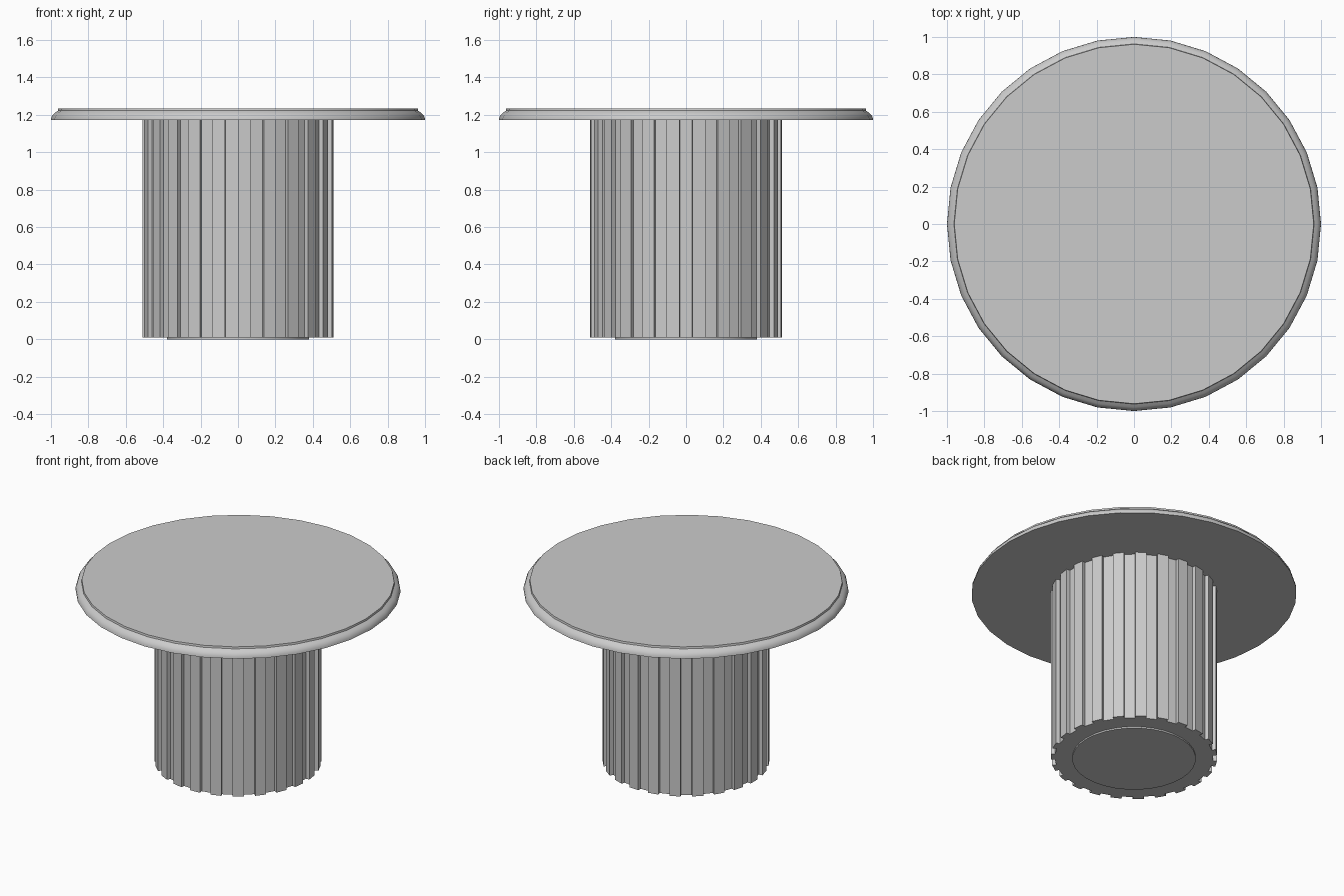
import bpy, bmesh
from math import cos, sin, radians, pi

if "Cube" in bpy.data.objects:
    bpy.data.objects.remove(bpy.data.objects["Cube"])


def stack_rings(name, rings, smooth=False):
    """Closed solid made from a list of equal-length vertex rings."""
    bm = bmesh.new()
    loops = [[bm.verts.new(p) for p in ring] for ring in rings]
    n = len(loops[0])
    for a, b in zip(loops, loops[1:]):
        for i in range(n):
            j = (i + 1) % n
            bm.faces.new((a[i], a[j], b[j], b[i]))
    bm.faces.new(loops[0][::-1])
    bm.faces.new(loops[-1])
    bmesh.ops.recalc_face_normals(bm, faces=bm.faces)
    mesh = bpy.data.meshes.new(name)
    bm.to_mesh(mesh)
    bm.free()
    obj = bpy.data.objects.new(name, mesh)
    bpy.context.collection.objects.link(obj)
    if smooth:
        bpy.ops.object.select_all(action='DESELECT')
        obj.select_set(True)
        bpy.context.view_layer.objects.active = obj
        bpy.ops.object.shade_smooth_by_angle(angle=radians(30))
    return obj


def circle(r, z, n=32):
    return [(r * cos(2 * pi * i / n), r * sin(2 * pi * i / n), z) for i in range(n)]


# Round top with a rounded edge and a small lip
top_profile = [(1.0, 1.172), (0.998, 1.186), (0.991, 1.2), (0.98, 1.211),
               (0.967, 1.219), (0.963, 1.222), (0.961, 1.235)]
stack_rings("table_top", [circle(r, z) for r, z in top_profile], smooth=True)

# Fluted pedestal: 46 alternating strips, raised ones are the slats
SLATS, R_OUT, R_IN = 23, 0.512, 0.487
step = pi / SLATS


def flutes(z):
    pts = []
    for k in range(2 * SLATS):
        r = R_OUT if k % 2 else R_IN
        for a in ((k - 0.5) * step, (k + 0.5) * step):
            pts.append((r * cos(a), r * sin(a), z))
    return pts


stack_rings("fluted_pedestal", [flutes(0.01), flutes(1.172)])

# Thin foot disc under the pedestal
stack_rings("foot_disc", [circle(0.38, 0.0), circle(0.38, 0.02)], smooth=True)
